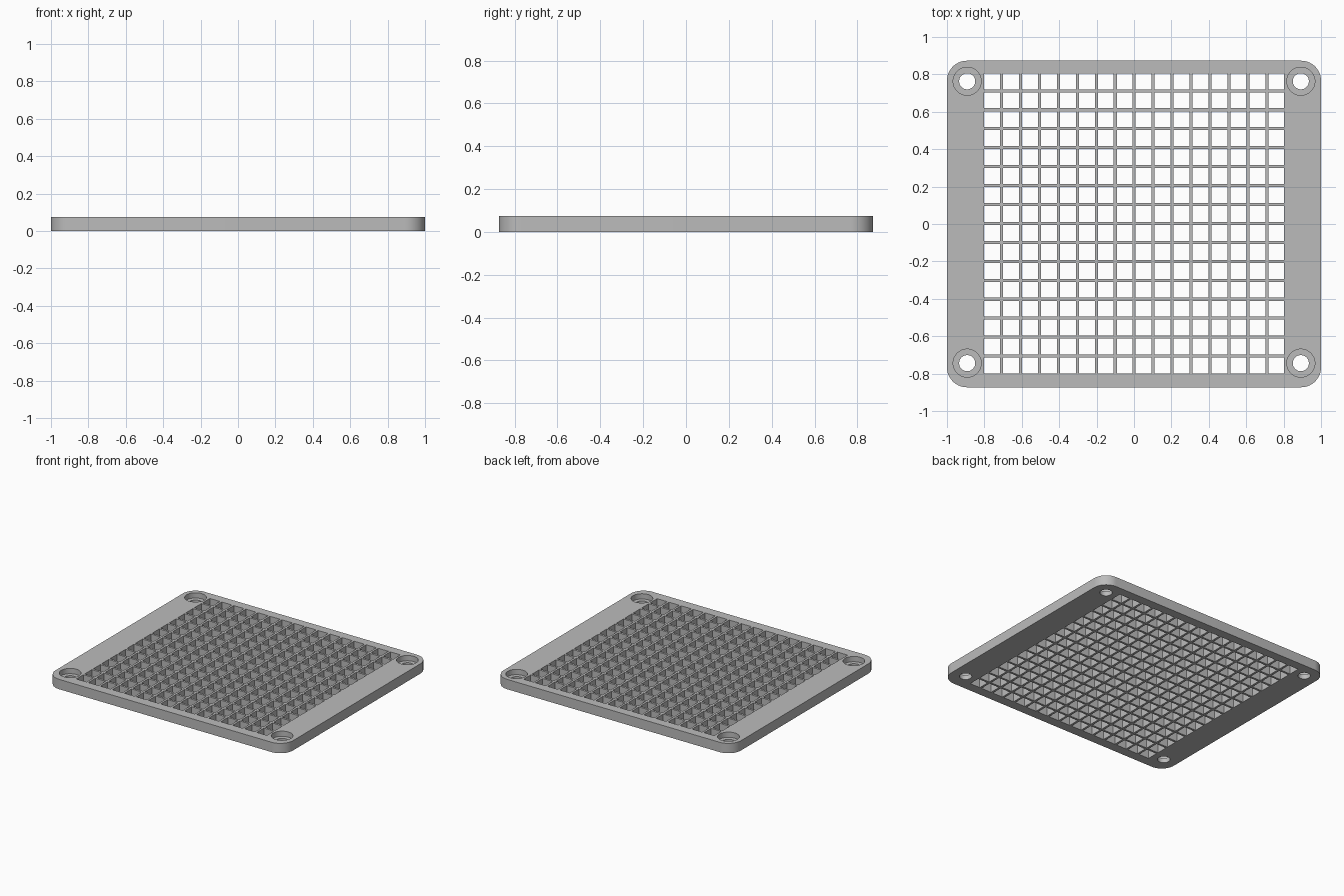
import bpy, bmesh, math
from mathutils import Matrix, Vector

if "Cube" in bpy.data.objects:
    bpy.data.objects.remove(bpy.data.objects["Cube"], do_unlink=True)

HALF_X, HALF_Y, HEIGHT, CORNER = 1.0, 0.873, 0.075, 0.107
CELLS, PITCH, OPENING = 16, 0.1013, 0.085
SCREW_X, SCREW_YS = 0.892, (0.763, -0.744)

grey = bpy.data.materials.new("plain_grey")
grey.use_nodes = True
grey.diffuse_color = (0.5, 0.5, 0.5, 1)
grey.node_tree.nodes["Principled BSDF"].inputs["Base Color"].default_value = (0.5, 0.5, 0.5, 1)


def make_object(name, bm):
    bmesh.ops.recalc_face_normals(bm, faces=bm.faces)
    mesh = bpy.data.meshes.new(name)
    bm.to_mesh(mesh)
    bm.free()
    mesh.materials.append(grey)
    obj = bpy.data.objects.new(name, mesh)
    bpy.context.collection.objects.link(obj)
    return obj


def screw_cutter(name, radius, bottom, top):
    bm = bmesh.new()
    for x in (-SCREW_X, SCREW_X):
        for y in SCREW_YS:
            bmesh.ops.create_cone(bm, cap_ends=True, segments=48, radius1=radius,
                                  radius2=radius, depth=top - bottom,
                                  matrix=Matrix.Translation((x, y, (bottom + top) / 2)))
    return make_object(name, bm)


# Rounded plate: corner arcs joined into one outline, then extruded
bm = bmesh.new()
outline = []
for quarter, (sx, sy) in enumerate([(1, 1), (-1, 1), (-1, -1), (1, -1)]):
    for step in range(17):
        a = math.pi / 2 * (quarter + step / 16)
        outline.append(bm.verts.new((sx * (HALF_X - CORNER) + CORNER * math.cos(a),
                                     sy * (HALF_Y - CORNER) + CORNER * math.sin(a), 0)))
base = bm.faces.new(outline)
raised = bmesh.ops.extrude_face_region(bm, geom=[base], use_keep_orig=True)["geom"]
bmesh.ops.translate(bm, vec=Vector((0, 0, HEIGHT)),
                    verts=[v for v in raised if isinstance(v, bmesh.types.BMVert)])
plate = make_object("grille_plate", bm)

# Square openings that leave the thin grid bars
bm = bmesh.new()
for i in range(CELLS):
    for j in range(CELLS):
        x, y = ((k - (CELLS - 1) / 2) * PITCH for k in (i, j))
        place = Matrix.Translation((x + 0.001, y + 0.003, HEIGHT / 2))
        bmesh.ops.create_cube(bm, size=1, matrix=place @ Matrix.Diagonal((OPENING, OPENING, 0.2, 1)))
cutters = [make_object("grid_cutter", bm),
           screw_cutter("screw_hole_cutter", 0.043, -0.1, 0.2),
           screw_cutter("counterbore_cutter", 0.075, 0.035, 0.2)]

# Cut the openings, screw holes and counterbores
bpy.context.view_layer.objects.active = plate
for cutter in cutters:
    cutter.hide_render = True
    cut = plate.modifiers.new(cutter.name, "BOOLEAN")
    cut.operation, cut.solver, cut.object = "DIFFERENCE", "EXACT", cutter
    bpy.ops.object.modifier_apply(modifier=cut.name)
    bpy.data.objects.remove(cutter, do_unlink=True)

# Smooth the round walls and keep the edges sharp
bpy.ops.object.select_all(action="DESELECT")
plate.select_set(True)
bpy.ops.object.shade_smooth_by_angle(angle=math.radians(30))
